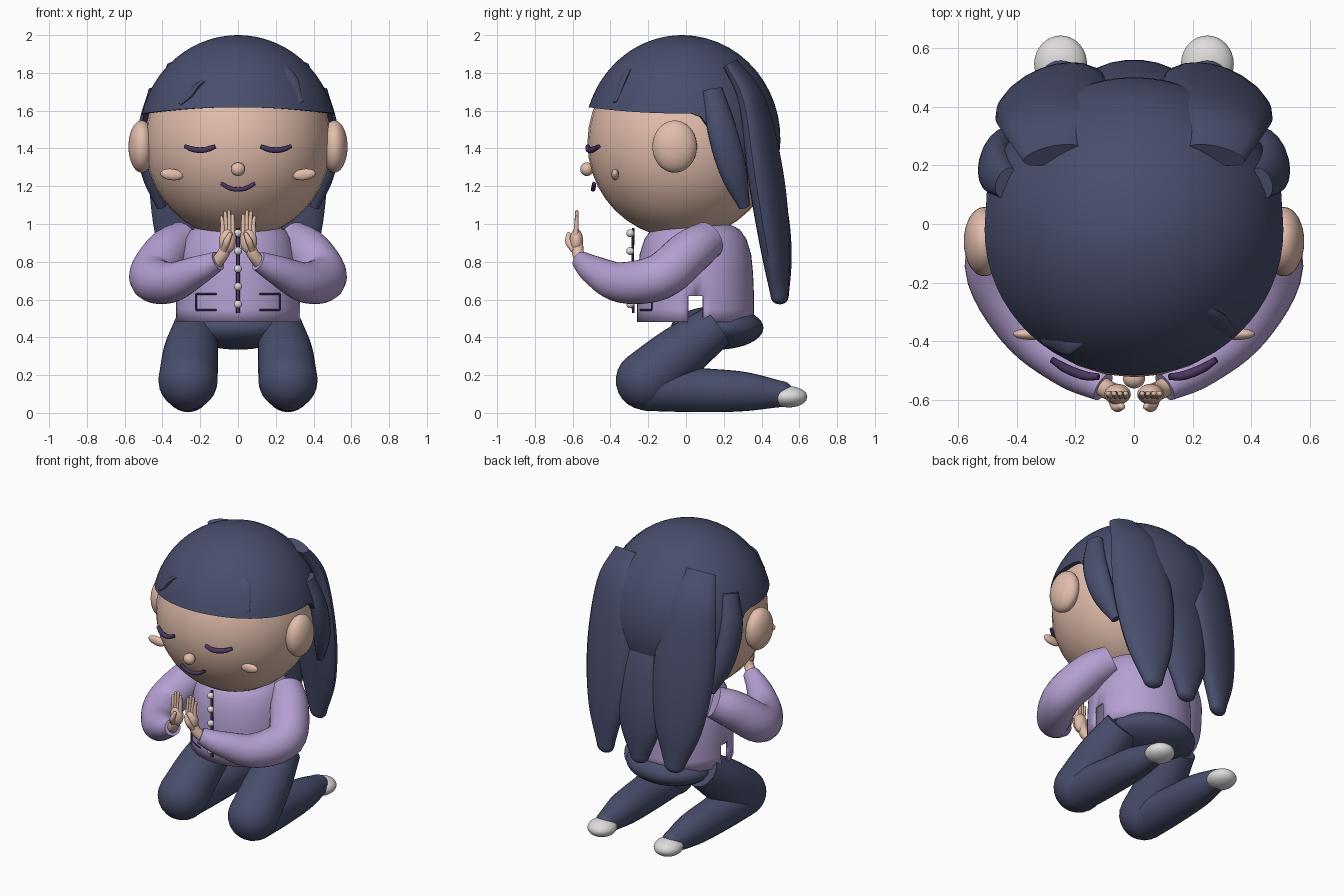
import bpy
import bmesh
from math import acos, cos, pi, radians, sin, sqrt
from mathutils import Euler, Matrix, Vector

default_cube = bpy.data.objects.get("Cube")
if default_cube:
    bpy.data.objects.remove(default_cube, do_unlink=True)


def make_material(name, red, green, blue):
    material = bpy.data.materials.new(name)
    material.use_nodes = True
    material.diffuse_color = (red, green, blue, 1)
    shader = next(n for n in material.node_tree.nodes if n.type == "BSDF_PRINCIPLED")
    shader.inputs["Base Color"].default_value = (red, green, blue, 1)
    return material


navy = make_material("navy hair and trousers", 0.066, 0.076, 0.15)
skin = make_material("warm skin", 0.76, 0.51, 0.41)
lilac = make_material("lilac cloth", 0.46, 0.35, 0.65)
plum = make_material("dark plum", 0.07, 0.038, 0.12)
pale = make_material("pale grey", 0.74, 0.71, 0.71)


def finish(name, bm, material):
    bmesh.ops.recalc_face_normals(bm, faces=bm.faces)
    mesh = bpy.data.meshes.new(name)
    bm.to_mesh(mesh)
    bm.free()
    mesh.materials.append(material)
    obj = bpy.data.objects.new(name, mesh)
    bpy.context.collection.objects.link(obj)
    bpy.ops.object.select_all(action="DESELECT")
    obj.select_set(True)
    bpy.context.view_layer.objects.active = obj
    bpy.ops.object.shade_smooth_by_angle(angle=radians(40))
    return obj


def ellipsoid(name, center, radii, material, turn=(0, 0, 0)):
    bm = bmesh.new()
    bmesh.ops.create_uvsphere(bm, u_segments=32, v_segments=20, radius=1)
    matrix = (Matrix.Translation(center) @ Euler(turn).to_matrix().to_4x4()
              @ Matrix.Diagonal((*radii, 1)))
    bm.transform(matrix)
    return finish(name, bm, material)


def loft(name, rings, material, close_start=True, close_end=True, skip=None):
    """Skin a list of closed rings; skip(center) leaves a face out."""
    bm = bmesh.new()
    rows = [[bm.verts.new(p) for p in ring] for ring in rings]
    for low, high in zip(rows, rows[1:]):
        for i in range(len(low)):
            j = (i + 1) % len(low)
            corners = (low[i], low[j], high[j], high[i])
            middle = sum((v.co for v in corners), Vector()) / len(corners)
            if not (skip and skip(middle)):
                bm.faces.new(corners)
    if close_start:
        bm.faces.new(rows[0])
    if close_end:
        bm.faces.new(rows[-1])
    return finish(name, bm, material)


def spline(rows, steps=6):
    """Smooth curve through rows of x, y, z, width, depth."""
    keys = [Vector((*row, row[-1])) if len(row) == 4 else Vector(row) for row in rows]
    keys = [keys[0] * 2 - keys[1]] + keys + [keys[-1] * 2 - keys[-2]]
    samples = []
    for a, b, c, d in zip(keys, keys[1:], keys[2:], keys[3:]):
        for i in range(steps):
            t = i / steps
            samples.append((b * 2 + (c - a) * t + (a * 2 - b * 5 + c * 4 - d) * t * t
                            + (b * 3 - a - c * 3 + d) * t ** 3) / 2)
    return samples + [keys[-2]]


def tube(name, rows, material, side=(1, 0, 0), dome_start=False, dome_end=False, count=18):
    samples = spline(rows)
    points = [Vector(s[:3]) for s in samples]
    rings = []

    def add_ring(index, shrink=1, push=0):
        before, after = points[max(index - 1, 0)], points[min(index + 1, len(points) - 1)]
        along = (after - before).normalized()
        across = Vector(side) - along * along.dot(Vector(side))
        across.normalize()
        up = along.cross(across)
        wide, deep = samples[index][3:]
        base = points[index] + along * push * min(wide, deep)
        rings.append([base + across * wide * shrink * cos(2 * pi * k / count)
                      + up * deep * shrink * sin(2 * pi * k / count) for k in range(count)])

    bends = [pi / 2 * k / 6 for k in range(1, 6)] + [pi / 2 * 0.97]
    if dome_start:
        for bend in reversed(bends):
            add_ring(0, cos(bend), -sin(bend))
    for index in range(len(points)):
        add_ring(index)
    if dome_end:
        for bend in bends:
            add_ring(len(points) - 1, cos(bend), sin(bend))
    return loft(name, rings, material)


# Head and nose
ellipsoid("head", (0, -0.02, 1.43), (0.495, 0.502, 0.507), skin)
ellipsoid("nose", (0, -0.525, 1.29), (0.038, 0.035, 0.036), skin)


# Hair cap with a hairline that drops behind the ears
def hairline(back):
    if back > 0.15:
        return 1.6 - 0.36 * min(1, (back - 0.15) / 0.5)
    return 1.585 + 0.033 * max(0, -back) ** 2


cap_rings = []
for step, scale in [(k / 16, 1) for k in range(17)] + [(1, 0.94)]:
    ring = []
    for k in range(64):
        turn = 2 * pi * k / 64
        polar = acos((hairline(sin(turn)) - 1.45) / 0.55) * max(step, 0.01)
        ring.append((0.525 * scale * sin(polar) * cos(turn),
                     -0.02 + 0.52 * scale * sin(polar) * sin(turn),
                     1.45 + 0.55 * cos(polar)))
    cap_rings.append(ring)
loft("hair_cap", cap_rings, navy, close_end=False)

# Middle back lock and flat fringe leaves
tube("middle_back_lock", [(0, 0.32, 1.5, 0.16, 0.07), (0, 0.415, 1.25, 0.2, 0.085),
                          (0, 0.47, 1.0, 0.18, 0.08), (0, 0.495, 0.8, 0.14, 0.065),
                          (0, 0.5, 0.62, 0.065, 0.045)], navy, dome_end=True)
tube("left_fringe_leaf", [(0.13, -0.27, 1.86, 0.03, 0.01), (0.24, -0.335, 1.765, 0.075, 0.02),
                          (0.33, -0.375, 1.64, 0.02, 0.01)], navy, (1, 0.6, 0.7))
tube("right_fringe_leaf", [(-0.16, -0.385, 1.77, 0.02, 0.01), (-0.24, -0.39, 1.71, 0.06, 0.016),
                           (-0.31, -0.395, 1.635, 0.02, 0.01)], navy, (1, -0.6, 0.7))

# Smiling mouth
tube("mouth", [(-0.09, -0.487, 1.215, 0.01), (-0.045, -0.49, 1.19, 0.012),
               (0, -0.492, 1.183, 0.012), (0.045, -0.49, 1.19, 0.012),
               (0.09, -0.487, 1.215, 0.01)], plum, (0, 1, 0), count=10)

# Jacket shell, open below with a slit at each side
JACKET_Y = 0.05
profile = [(0.48, 0.33, 0.31), (0.55, 0.33, 0.31), (0.62, 0.33, 0.31), (0.74, 0.325, 0.305),
           (0.84, 0.31, 0.295), (0.92, 0.285, 0.27), (0.97, 0.25, 0.235), (1.0, 0.19, 0.18)]
jacket_rings = [[(wide * cos(2 * pi * k / 48), JACKET_Y + deep * sin(2 * pi * k / 48), z)
                 for k in range(48)] for z, wide, deep in profile]
jacket = loft("jacket", jacket_rings, lilac, close_start=False,
              skip=lambda c: c.z < 0.62 and abs(c.y - JACKET_Y) < 0.04)
shell = jacket.modifiers.new("cloth thickness", "SOLIDIFY")
shell.thickness = 0.015

# Placket and buttons
tube("placket", [(0, -0.28, 0.53, 0.01, 0.007), (0, -0.282, 0.75, 0.01, 0.007),
                 (0, -0.28, 0.98, 0.01, 0.007)], plum, count=8)
for number in range(5):
    ellipsoid(f"button_{number + 1}", (0, -0.295, 0.575 + 0.094 * number), (0.021,) * 3, pale)

# Hips
ellipsoid("hips", (0, 0.165, 0.45), (0.29, 0.245, 0.115), navy)


def pocket_point(x, z):
    return (x, JACKET_Y - 0.002 - 0.31 * sqrt(1 - (x / 0.33) ** 2), z, 0.005)


# Paired parts
for label, s in (("left", 1), ("right", -1)):
    def paired(part, rows, material, side=(1, 0, 0), **options):
        rows = [(s * row[0], *row[1:]) for row in rows]
        return tube(f"{label}_{part}", rows, material, (s * side[0], *side[1:]), **options)

    # Face
    ellipsoid(f"{label}_ear", (s * 0.51, -0.06, 1.41), (0.07, 0.118, 0.138), skin)
    ellipsoid(f"{label}_cheek", (s * 0.35, -0.375, 1.262), (0.062, 0.02, 0.03), skin,
              (0, s * -0.12, 0))
    paired("closed_eye", [(0.12, -0.52, 1.411, 0.011), (0.16, -0.518, 1.396, 0.015),
                          (0.2, -0.506, 1.391, 0.016), (0.24, -0.488, 1.396, 0.015),
                          (0.28, -0.462, 1.411, 0.011)], plum, (0, 1, 0), count=10)

    # Broad back lock and short lock behind the ear
    paired("long_lock", [(0.28, 0.235, 1.85, 0.1, 0.035), (0.29, 0.35, 1.65, 0.16, 0.06),
                         (0.28, 0.42, 1.27, 0.2, 0.08), (0.275, 0.47, 0.9, 0.16, 0.07),
                         (0.26, 0.495, 0.62, 0.065, 0.045)], navy, (1, -0.3, 0), dome_end=True)
    paired("short_lock", [(0.435, 0.14, 1.71, 0.055, 0.035), (0.475, 0.19, 1.5, 0.08, 0.05),
                          (0.46, 0.25, 1.28, 0.075, 0.05), (0.405, 0.31, 1.09, 0.03, 0.025)],
           navy, (-0.35, 1, 0))

    # Legs and feet
    paired("thigh", [(0.225, 0.16, 0.46, 0.115), (0.25, -0.03, 0.32, 0.145),
                     (0.265, -0.215, 0.172, 0.157)], navy, dome_end=True, count=28)
    paired("shin", [(0.27, -0.2, 0.14, 0.13), (0.265, 0.05, 0.122, 0.118),
                    (0.258, 0.3, 0.113, 0.105), (0.25, 0.5, 0.1, 0.07)],
           navy, dome_start=True, dome_end=True, count=28)
    ellipsoid(f"{label}_foot", (s * 0.25, 0.545, 0.085), (0.09, 0.097, 0.056), pale)

    # Sleeve
    paired("sleeve", [(0.285, 0.12, 0.92, 0.1), (0.375, 0.02, 0.85, 0.12),
                      (0.455, -0.14, 0.72, 0.122), (0.36, -0.34, 0.69, 0.108),
                      (0.22, -0.48, 0.75, 0.08), (0.105, -0.555, 0.805, 0.052)],
           lilac, (0, 0, 1), count=28)

    # Hand with slightly spread fingers
    paired("wrist", [(0.12, -0.545, 0.79, 0.034), (0.08, -0.57, 0.84, 0.032),
                     (0.057, -0.575, 0.9, 0.03)], skin, dome_end=True)
    ellipsoid(f"{label}_palm", (s * 0.056, -0.58, 0.91), (0.045, 0.035, 0.065), skin)
    for finger, height in enumerate((1.055, 1.075, 1.07, 1.045)):
        x = 0.028 + 0.018 * finger
        paired(f"finger_{finger + 1}", [(x, -0.585, 0.93, 0.014), (x, -0.58, 1.0, 0.012),
                                        (x + 0.002 * finger, -0.578, height - 0.01, 0.009)],
               skin, dome_end=True, count=10)
    paired("thumb", [(0.075, -0.595, 0.86, 0.016), (0.06, -0.622, 0.905, 0.018),
                     (0.042, -0.622, 0.945, 0.012)], skin, dome_end=True, count=10)

    # Pocket outline
    for edge, z in (("top", 0.63), ("bottom", 0.545)):
        paired(f"pocket_{edge}", [pocket_point(x, z) for x in (0.115, 0.17, 0.222)],
               plum, (0, 0, 1), count=6)
    paired("pocket_side", [pocket_point(0.222, z) for z in (0.545, 0.59, 0.63)], plum, count=6)
